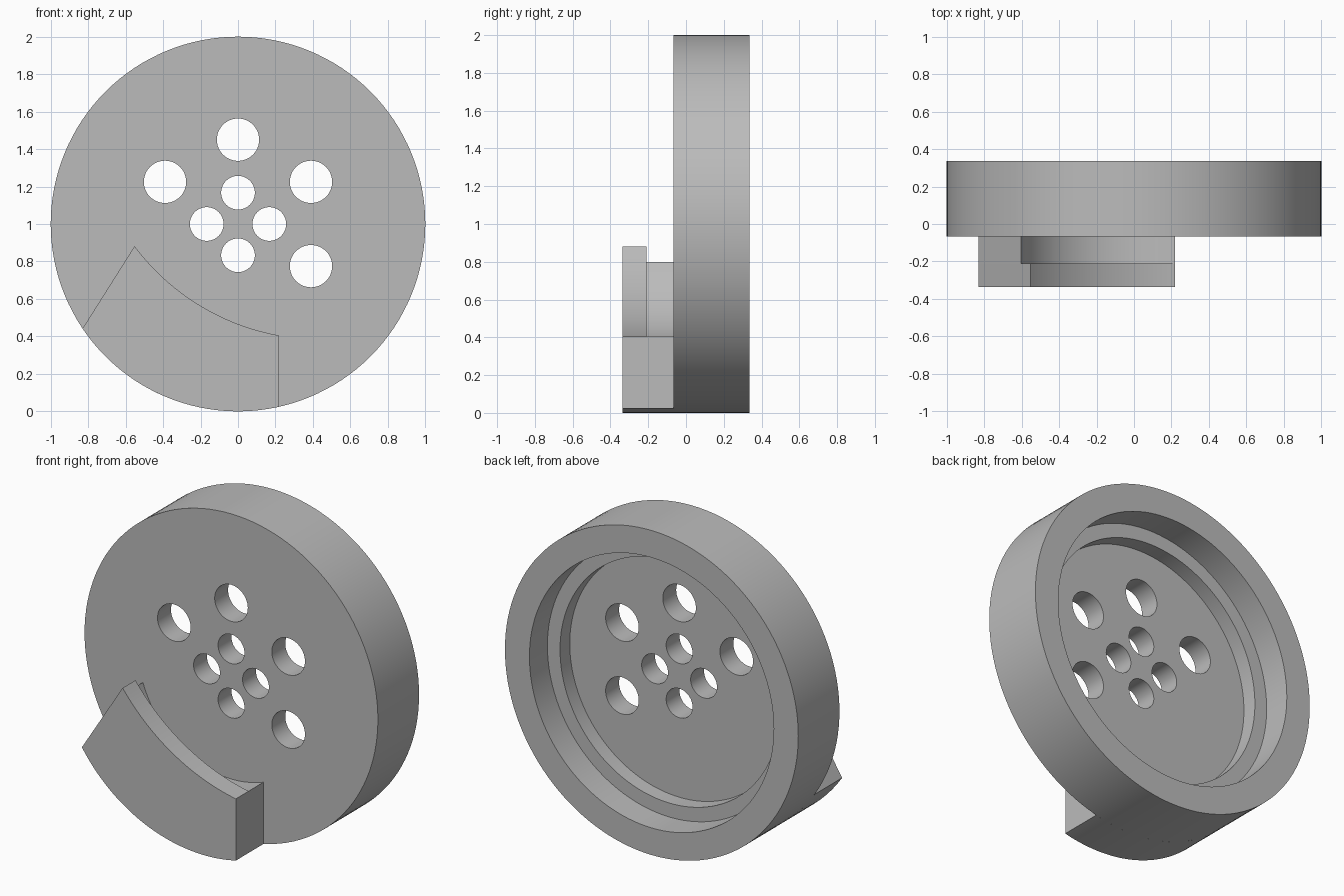
import bpy, bmesh, math
from mathutils import Vector

if "Cube" in bpy.data.objects:
    bpy.data.objects.remove(bpy.data.objects["Cube"])

CX, CZ = 0.0, 1.0            # wheel axis
FRONT, FACE, BACK = -0.335, -0.066, 0.335

grey = bpy.data.materials.new("plain grey")
grey.diffuse_color = (0.5, 0.5, 0.5, 1)
grey.use_nodes = True
grey.node_tree.nodes["Principled BSDF"].inputs["Base Color"].default_value = grey.diffuse_color


def make_object(name, bm):
    bmesh.ops.recalc_face_normals(bm, faces=bm.faces)
    mesh = bpy.data.meshes.new(name)
    bm.to_mesh(mesh)
    bm.free()
    mesh.materials.append(grey)
    ob = bpy.data.objects.new(name, mesh)
    bpy.context.collection.objects.link(ob)
    return ob


def activate(ob):
    bpy.ops.object.select_all(action='DESELECT')
    ob.select_set(True)
    bpy.context.view_layer.objects.active = ob


def smooth(ob):
    activate(ob)
    bpy.ops.object.shade_smooth_by_angle(angle=math.radians(30))


def lathe(name, profile, n=128):
    """Spin (radius, y) points about the wheel axis; end points are on the axis."""
    bm = bmesh.new()
    rings = [[bm.verts.new((CX + r * math.cos(2 * math.pi * i / n), y,
                            CZ + r * math.sin(2 * math.pi * i / n))) for i in range(n)]
             for r, y in profile]
    for a, b in zip(rings, rings[1:]):
        for i in range(n):
            j = (i + 1) % n
            bm.faces.new((a[i], a[j], b[j], b[i]))
    bm.faces.new(rings[0])
    bm.faces.new(rings[-1])
    return make_object(name, bm)


def prism(name, outline, y0, y1):
    """Extrude an (x, z) outline from y0 to y1."""
    bm = bmesh.new()
    face = bm.faces.new([bm.verts.new((x, y0, z)) for x, z in outline])
    ext = bmesh.ops.extrude_face_region(bm, geom=[face])
    moved = [v for v in ext['geom'] if isinstance(v, bmesh.types.BMVert)]
    bmesh.ops.translate(bm, verts=moved, vec=(0, y1 - y0, 0))
    return make_object(name, bm)


def arc(cx, cz, p, q, n=32):
    """Short arc about (cx, cz) from point p to point q."""
    r = math.hypot(p[0] - cx, p[1] - cz)
    a = math.atan2(p[1] - cz, p[0] - cx)
    b = math.atan2(q[1] - cz, q[0] - cx)
    b = a + (b - a + math.pi) % (2 * math.pi) - math.pi
    pts = [(cx + r * math.cos(a + (b - a) * i / n),
            cz + r * math.sin(a + (b - a) * i / n)) for i in range(n + 1)]
    pts[-1] = q
    return pts


# Disc with a stepped recess in the back
disc = lathe("disc", [(1.0, FACE), (1.0, BACK), (0.833, BACK), (0.833, 0.16),
                      (0.747, 0.16), (0.747, 0.065)])

# Through holes: four small around the centre, four large further out
holes = [(0.167, 0.09, a) for a in (0, 90, 180, 270)]
holes += [(0.45, 0.113, a) for a in (-30, 30, 90, 150)]
bm = bmesh.new()
for dist, rad, ang in holes:
    t = math.radians(ang)
    c = (CX + dist * math.cos(t), CZ + dist * math.sin(t))
    ends = [[bm.verts.new((c[0] + rad * math.cos(2 * math.pi * i / 48), y,
                           c[1] + rad * math.sin(2 * math.pi * i / 48)))
             for i in range(48)] for y in (-0.2, 0.2)]
    for i in range(48):
        j = (i + 1) % 48
        bm.faces.new((ends[0][i], ends[0][j], ends[1][j], ends[1][i]))
    bm.faces.new(ends[0])
    bm.faces.new(ends[1])
cutter = make_object("hole_cutter", bm)
cutter.hide_render = True
activate(disc)
mod = disc.modifiers.new("holes", 'BOOLEAN')
mod.operation, mod.solver, mod.object = 'DIFFERENCE', 'EXACT', cutter
bpy.ops.object.modifier_apply(modifier=mod.name)
bpy.data.objects.remove(cutter)
smooth(disc)

# Counterweight: two layers sharing the rim arc, with different inner arcs
rim = arc(CX, CZ, (0.22, 0.0245), (-0.83, 0.442), 48)
tip, heel, root = (-0.552, 0.882), (0.22, 0.405), (-0.602, 0.80)
chord = Vector(heel) - Vector(tip)
mid = (Vector(tip) + Vector(heel)) / 2
centre = mid + Vector((-chord.y, chord.x)).normalized() * 1.15
smooth(prism("weight_front", rim + arc(centre.x, centre.y, tip, heel), FRONT, -0.21))
smooth(prism("weight_back", rim + arc(CX, CZ, root, heel), -0.21, FACE))
